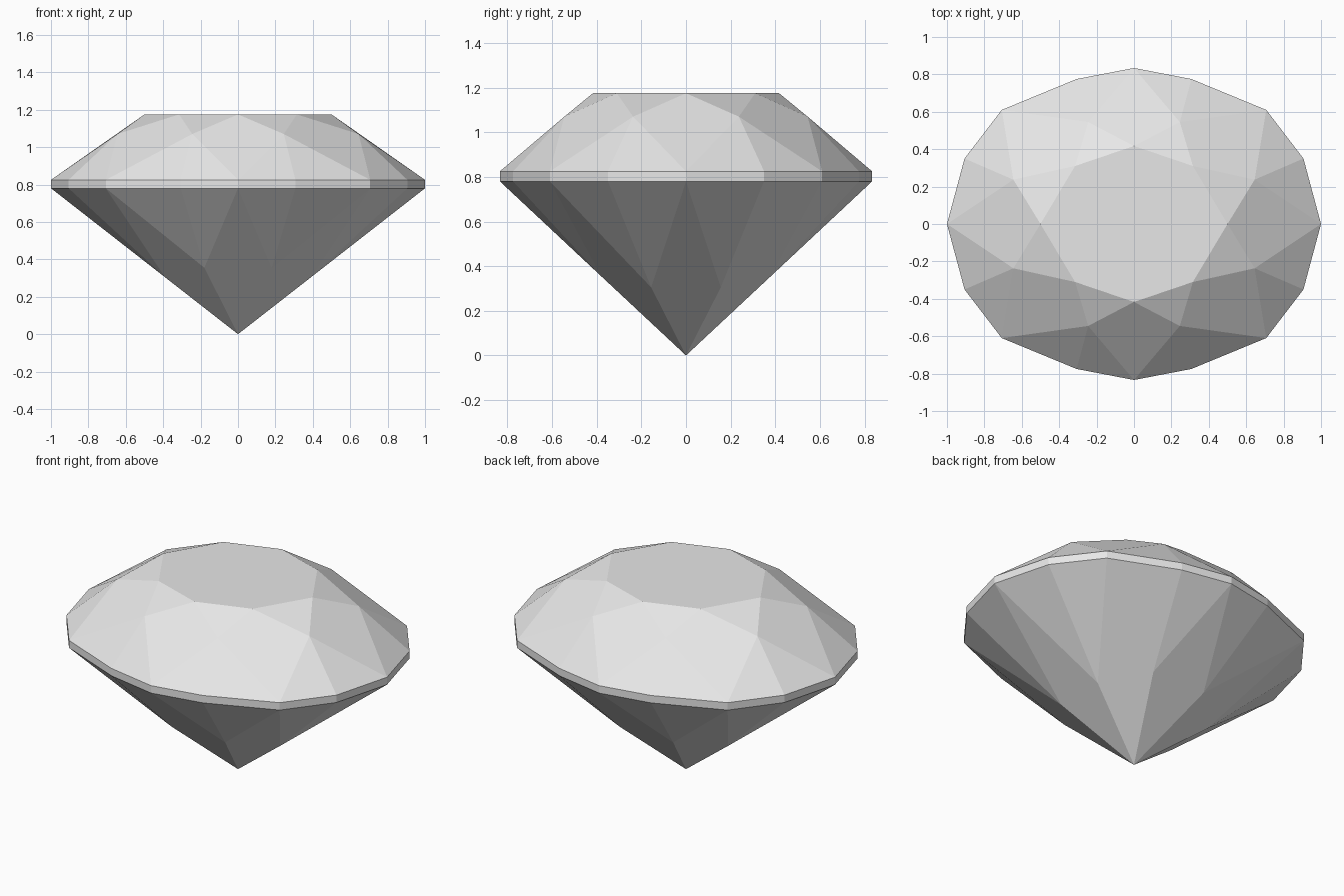
import bpy
import bmesh

cube = bpy.data.objects.get("Cube")
if cube:
    bpy.data.objects.remove(cube, do_unlink=True)

stone = bpy.data.materials.new("pale_grey_stone")
stone.use_nodes = True
colour = (0.8, 0.8, 0.8, 1)
stone.diffuse_color = colour
stone.node_tree.nodes["Principled BSDF"].inputs["Base Color"].default_value = colour

TABLE_Z, STAR_Z, GIRDLE_TOP, GIRDLE_BOTTOM = 1.175, 1.07, 0.825, 0.78

bm = bmesh.new()


def ring(quarter):
    """Mirror points of the +x +y quarter into a full counter-clockwise ring."""
    half = quarter + [(-x, y, z) for x, y, z in reversed(quarter) if x > 0]
    full = half + [(x, -y, z) for x, y, z in reversed(half) if y > 0]
    return [bm.verts.new(p) for p in full]


def level(points, z):
    return ring([(x, y, z) for x, y in points])


# Oval outlines, from the top table down to the pointed base
outline = [(1, 0), (0.906, 0.35), (0.707, 0.61), (0.307, 0.775), (0, 0.834)]
table = level([(0.5, 0), (0.315, 0.31), (0, 0.417)], TABLE_Z)
star = level([(0.645, 0.237), (0.245, 0.545)], STAR_Z)
upper = level(outline, GIRDLE_TOP)
lower = level(outline, GIRDLE_BOTTOM)
pavilion = ring([(0.391, 0.156, 0.305), (0.18, 0.38, 0.355)])
tip = bm.verts.new((0, 0, 0))

# Flat table and thin girdle band
bm.faces.new(table)
for i in range(16):
    bm.faces.new((lower[i], lower[i - 15], upper[i - 15], upper[i]))

for i in range(8):
    main, between, following = 2 * i, 2 * i + 1, (2 * i + 2) % 16
    nxt = (i + 1) % 8
    # Crown: kite, star triangle and two girdle triangles
    bm.faces.new((table[i], star[i - 1], upper[main], star[i]))
    bm.faces.new((table[i], star[i], table[nxt]))
    bm.faces.new((star[i], upper[main], upper[between]))
    bm.faces.new((star[i], upper[between], upper[following]))
    # Pavilion: long kite and two girdle triangles
    bm.faces.new((tip, pavilion[i], lower[main], pavilion[i - 1]))
    bm.faces.new((pavilion[i], lower[between], lower[main]))
    bm.faces.new((pavilion[i], lower[following], lower[between]))

bmesh.ops.recalc_face_normals(bm, faces=bm.faces)

mesh = bpy.data.meshes.new("oval_cut_gem")
bm.to_mesh(mesh)
bm.free()
mesh.materials.append(stone)
gem = bpy.data.objects.new("oval_cut_gem", mesh)
bpy.context.collection.objects.link(gem)
